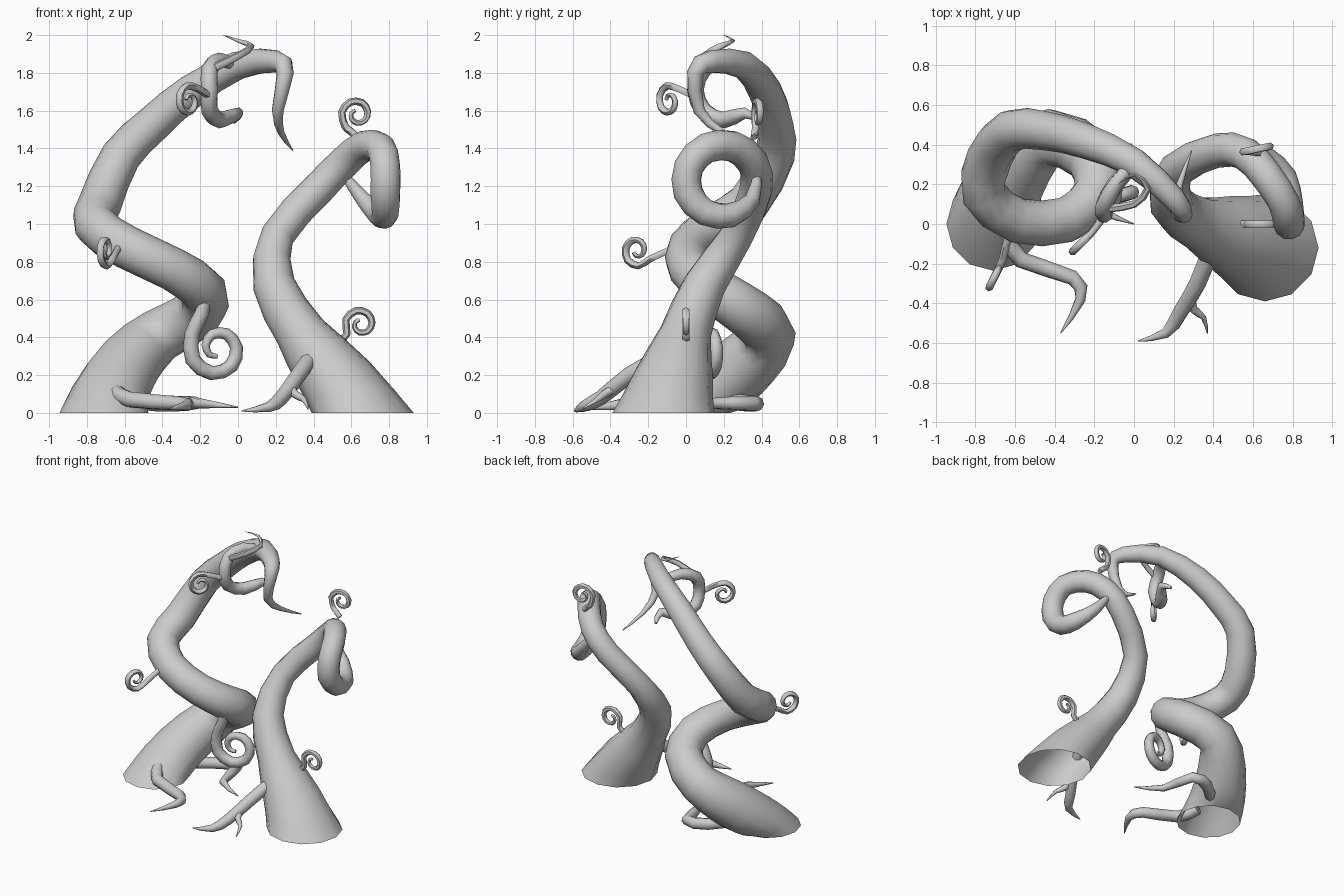
import bpy, bmesh
from math import sin, cos, pi, radians
from mathutils import Vector

cube = bpy.data.objects.get("Cube")
if cube:
    bpy.data.objects.remove(cube, do_unlink=True)

GREY = (0.6, 0.6, 0.6, 1)
mat = bpy.data.materials.new("vine grey")
mat.use_nodes = True
mat.diffuse_color = GREY
mat.node_tree.nodes["Principled BSDF"].inputs["Base Color"].default_value = GREY


def rounded(points):
    """Insert one spline midpoint in every span of the path."""
    result = []
    last = len(points) - 1
    for i in range(last):
        before, start = points[max(i - 1, 0)], points[i]
        end, after = points[i + 1], points[min(i + 2, last)]
        middle = (start + end) / 2
        result += [start, middle + (middle - (before + after) / 2) / 8]
    return result + [points[last]]


def blend(values, fraction):
    """Read a list of evenly spaced values at a fraction of its length."""
    place = fraction * (len(values) - 1)
    index = min(int(place), len(values) - 2)
    return values[index] + (values[index + 1] - values[index]) * (place - index)


def vine(name, points, radii, sides=8, grounded=False):
    """Sweep a round section along a path, with radii spread evenly along it."""
    path = rounded([Vector(p) for p in points])
    last = len(path) - 1
    bm = bmesh.new()
    rings, side = [], Vector((1, 0, 0))
    for i, centre in enumerate(path):
        tangent = (path[min(i + 1, last)] - path[max(i - 1, 0)]).normalized()
        if grounded:
            # The foot starts level and gradually leans into the path
            tangent = Vector((0, 0, 1)).lerp(tangent, min(i / 5, 1)).normalized()
        side = side - tangent * side.dot(tangent)
        if side.length < 0.1:
            side = tangent.orthogonal()
        side.normalize()
        up = tangent.cross(side)
        radius = blend(radii, i / last)
        angles = [2 * pi * k / sides for k in range(sides)]
        rings.append([bm.verts.new(centre + (side * cos(a) + up * sin(a)) * radius)
                      for a in angles])
    for lower, upper in zip(rings, rings[1:]):
        for k in range(sides):
            n = (k + 1) % sides
            bm.faces.new((lower[k], lower[n], upper[n], upper[k]))
    bm.faces.new(rings[-1])
    if not grounded:
        bm.faces.new(rings[0][::-1])
    mesh = bpy.data.meshes.new(name)
    bm.to_mesh(mesh)
    bm.free()
    mesh.materials.append(mat)
    ob = bpy.data.objects.new(name, mesh)
    bpy.context.collection.objects.link(ob)
    bpy.ops.object.select_all(action="DESELECT")
    ob.select_set(True)
    bpy.context.view_layer.objects.active = ob
    bpy.ops.object.shade_smooth_by_angle(angle=radians(60))


def sweep_angles(start, turn, count):
    """Yield (fraction, angle) pairs along a turn given in degrees."""
    for i in range(count):
        fraction = i / (count - 1)
        yield fraction, radians(start + turn * fraction)


def helix(centre, width, depth, pitch, start, turn, count):
    """Rising coil around a vertical axis."""
    x, y, z = centre
    return [(x + width * cos(a), y + depth * sin(a), z + pitch * f)
            for f, a in sweep_angles(start, turn, count)]


def hoop(centre, radius, bulge, start, turn, count):
    """Loop seen from the side, its middle pushed out sideways along x."""
    x, y, z = centre
    return [(x + bulge * min(1, 1.25 * sin(pi * f)),
             y + radius * cos(a), z + radius * sin(a))
            for f, a in sweep_angles(start, turn, count)]


def spiral(centre, across, radius, start, turn, count=10):
    """Flat spiral winding inwards in the plane of 'across' and z."""
    flat, points = Vector(across).normalized(), []
    for f, a in sweep_angles(start, turn, count):
        offset = flat * cos(a) + Vector((0, 0, sin(a)))
        points.append(Vector(centre) + offset * radius * (1 - 0.75 * f))
    return points


def tendril(name, root, centre, across, start, turn):
    """Thin stalk running into a small spiral."""
    curl = spiral(centre, across, 0.09, start, turn)
    stalk = Vector(root).lerp(curl[0], 0.6)
    vine(name, [root, stalk] + curl, (0.02, 0.02, 0.01), sides=6)


# Tall coiling vine
tall_foot = [(-.71, 0, 0), (-.67, .15, .12), (-.57, .32, .27)]
tall_coil = helix((-.47, .22, .41), .3, .22, .7, 80, -290, 7)
tall_end = [(-.62, .47, 1.36), (-.45, .47, 1.53), (-.25, .42, 1.7),
            (0, .31, 1.84), (.2, .13, 1.86), (.25, .05, 1.8),
            (.21, .07, 1.6), (.23, .2, 1.48), (.29, .37, 1.39)]
vine("tall_vine", tall_foot + tall_coil + tall_end,
     (.235, .145, .115, .115, .09, .045, .003), sides=12, grounded=True)

# Short hooked vine
short_stem = [(.66, -.12, 0), (.5, -.06, .22), (.33, 0, .43),
              (.19, .1, .68), (.21, .27, .94), (.42, .37, 1.18)]
short_loop = hoop((.56, .19, 1.23), .19, .22, 30, 340, 9)
vine("short_vine", short_stem + short_loop,
     (.27, .135, .09, .085, .08, .08, .065, .02), sides=12, grounded=True)

# Branches near the top of the tall vine
hook = hoop((0, .21, 1.71), .16, -.15, 50, 260, 7)
vine("hook_branch", hook + [(-.02, .4, 1.54)], (.03, .045, .045, .045, .01))
vine("top_sprout", [(-.12, .08, 1.83), (0, .1, 1.89), (.07, .18, 1.94),
                    (0, .25, 1.97), (-.08, .2, 2)], (.022, .018, .001), sides=6)

# Large hanging curl
hanging = spiral((-.11, .13, .34), (1, .3, 0), .16, 150, 480)
vine("hanging_curl", [(-.17, .08, .66), (-.19, .08, .53)] + hanging,
     (.035, .042, .037, .027, .012))

# Roots creeping over the ground
thick_root = (.045, .043, .035, .003)
vine("front_root", [(-.65, -.05, .11), (-.57, -.18, .07), (-.31, -.27, .05),
                    (-.27, -.38, .04), (-.37, -.55, .02)], thick_root)
vine("back_root", [(-.6, .16, .07), (-.42, .33, .05), (-.26, .36, .05),
                   (-.2, .1, .05), (0, 0, .03)], thick_root)
vine("long_root", [(.39, -.12, .3), (.32, -.3, .2), (.23, -.45, .08),
                   (.16, -.55, .03), (.02, -.59, .01)], thick_root)
vine("side_root", [(.28, -.35, .15), (.3, -.43, .1), (.35, -.47, .07),
                   (.37, -.55, .02)], (.025, .02, .003))

# Small spiral tendrils
tendril("low_tendril", (.48, 0, .33), (.65, 0, .47), (1, 0, 0), 215, -470)
tendril("crown_tendril", (.63, .36, 1.46), (.63, .38, 1.58), (1, .2, 0), 225, -470)
tendril("middle_tendril", (-.63, -.05, .88), (-.7, -.26, .86), (.5, 1, 0), -30, -480)
tendril("hook_tendril", (-.15, .04, 1.68), (-.26, -.09, 1.65), (1, 1, 0), 50, 470)
